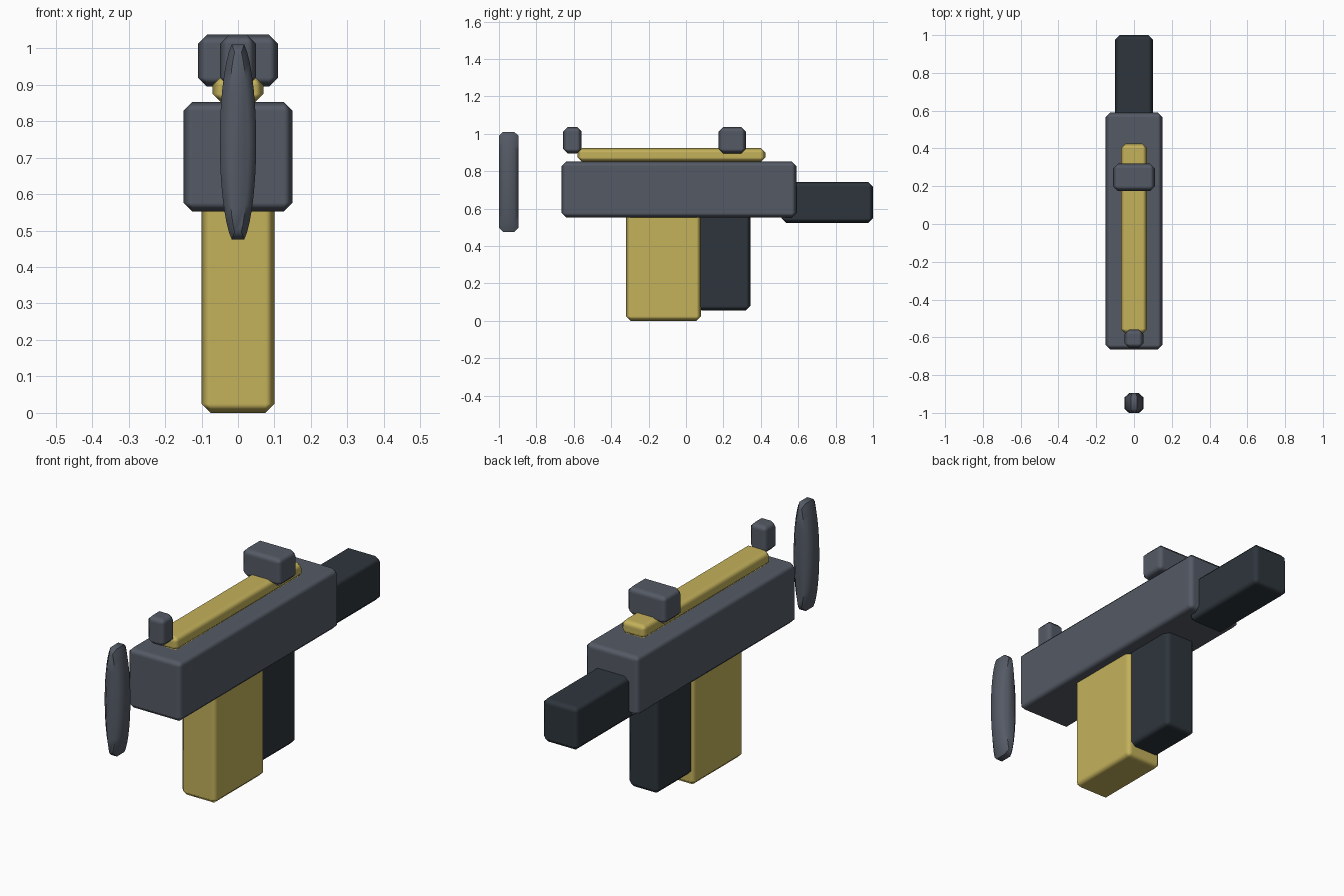
import bpy
import bmesh
from math import radians, sin, cos

default = bpy.data.objects.get("Cube")
if default:
    bpy.data.objects.remove(default, do_unlink=True)


def make_material(name, rgb):
    mat = bpy.data.materials.new(name)
    mat.use_nodes = True
    colour = (*rgb, 1.0)
    mat.diffuse_color = colour
    mat.node_tree.nodes["Principled BSDF"].inputs["Base Color"].default_value = colour
    return mat


GREY = make_material("slate grey", (0.089, 0.102, 0.13))
DARK = make_material("dark blue grey", (0.027, 0.036, 0.046))
GOLD = make_material("brass yellow", (0.55, 0.44, 0.105))


def add_object(name, bm, mat, bevel):
    """Turn a bmesh into an object with softly shaded chamfers."""
    bmesh.ops.recalc_face_normals(bm, faces=bm.faces)
    for face in bm.faces:
        face.smooth = True
    mesh = bpy.data.meshes.new(name)
    bm.to_mesh(mesh)
    bm.free()
    mesh.materials.append(mat)
    obj = bpy.data.objects.new(name, mesh)
    bpy.context.collection.objects.link(obj)
    mod = obj.modifiers.new("Chamfer", "BEVEL")
    mod.width = bevel
    mod.segments = 1
    mod.limit_method = "ANGLE"
    mod.angle_limit = radians(40)
    mod.harden_normals = True
    return obj


def block(name, half_width, y_range, z_range, mat, bevel=0.025):
    """Chamfered box centred on x = 0."""
    bm = bmesh.new()
    bmesh.ops.create_cube(bm, size=1)
    for v in bm.verts:
        v.co.x *= 2 * half_width
        v.co.y = y_range[v.co.y > 0]
        v.co.z = z_range[v.co.z > 0]
    return add_object(name, bm, mat, bevel)


# Main housing and the blocks below and behind it
block("body", 0.15, (-0.665, 0.59), (0.552, 0.853), GREY)
block("rear_stock", 0.1, (0.51, 1.0), (0.524, 0.743), DARK)
block("front_magazine", 0.1, (-0.32, 0.08), (0.0, 0.62), GOLD)
block("rear_grip", 0.087, (0.06, 0.345), (0.055, 0.62), DARK)

# Top rail and the two sights
block("top_rail", 0.07, (-0.58, 0.425), (0.85, 0.924), GOLD)
block("rear_sight", 0.11, (0.175, 0.32), (0.895, 1.037), GREY)
block("front_sight", 0.05, (-0.657, -0.558), (0.895, 1.037), GREY)

# Tall lens-shaped front blade, a clipped ellipse lofted along y
bm = bmesh.new()
rings = []
for y, rx, rz in ((-1.0, 0.027, 0.262), (-0.978, 0.05, 0.285),
                  (-0.918, 0.05, 0.285), (-0.896, 0.027, 0.262)):
    ring = []
    for side in (1, -1):
        for step in range(-7, 8):
            a = radians(step * 10)
            ring.append(bm.verts.new((side * rx * cos(a), y, 0.743 + side * rz * sin(a))))
    rings.append(ring)
for a, b in zip(rings, rings[1:]):
    for i in range(len(a)):
        j = (i + 1) % len(a)
        bm.faces.new((a[i], a[j], b[j], b[i]))
bm.faces.new(rings[0])
bm.faces.new(rings[-1])
blade = add_object("front_blade", bm, GREY, 0.002)
blade.modifiers.clear()
bpy.ops.object.select_all(action="DESELECT")
blade.select_set(True)
bpy.context.view_layer.objects.active = blade
bpy.ops.object.shade_smooth_by_angle(angle=radians(50))
